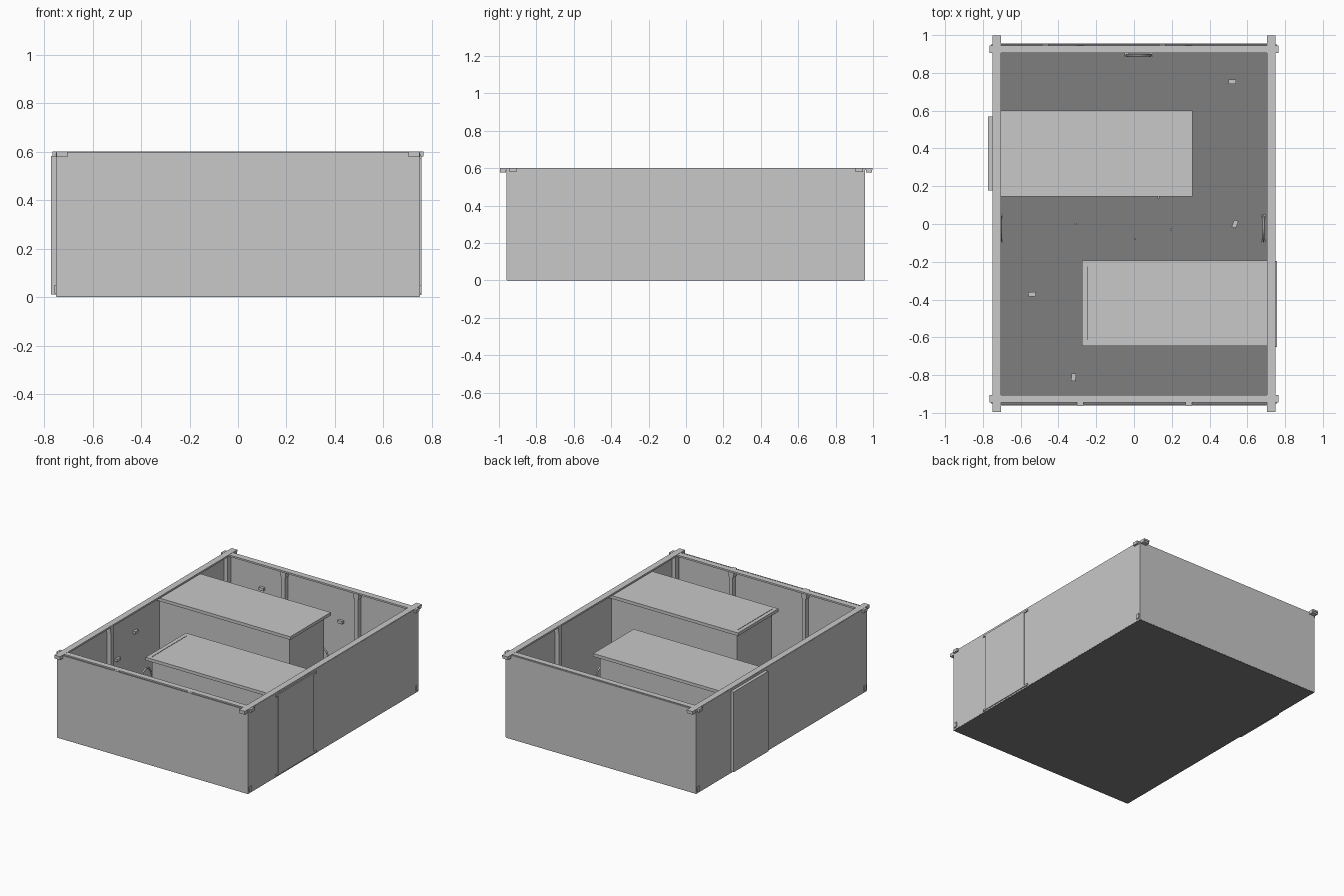
import bpy, math

if "Cube" in bpy.data.objects:
    bpy.data.objects.remove(bpy.data.objects["Cube"])


def mat(name, v):
    m = bpy.data.materials.new(name)
    m.diffuse_color = (v, v, v, 1)
    m.use_nodes = True
    m.node_tree.nodes["Principled BSDF"].inputs["Base Color"].default_value = m.diffuse_color
    return m


LIGHT = mat("light_grey", 0.58)
DARK = mat("dark_grey", 0.21)


def box(name, x0, x1, y0, y1, z0, z1, m=LIGHT, rot=0.0):
    cx, cy = (x0 + x1) / 2, (y0 + y1) / 2
    hx, hy = (x1 - x0) / 2, (y1 - y0) / 2
    vs = [(sx * hx, sy * hy, z) for z in (z0, z1)
          for sx, sy in ((-1, -1), (1, -1), (1, 1), (-1, 1))]
    fs = [(3, 2, 1, 0), (4, 5, 6, 7), (0, 1, 5, 4), (1, 2, 6, 5), (2, 3, 7, 6), (3, 0, 4, 7)]
    me = bpy.data.meshes.new(name)
    me.from_pydata(vs, [], fs)
    me.materials.append(m)
    ob = bpy.data.objects.new(name, me)
    ob.location = (cx, cy, 0)
    ob.rotation_euler = (0, 0, rot)
    bpy.context.collection.objects.link(ob)
    return ob


# floor and thin outer walls
box("floor", -0.749, 0.749, -0.958, 0.955, 0.0, 0.006, DARK)
box("front_wall", -0.75, 0.75, -0.961, -0.955, 0.003, 0.597)
box("back_wall", -0.75, 0.75, 0.95, 0.956, 0.003, 0.597)
box("left_wall", -0.75, -0.744, -0.96, 0.955, 0.003, 0.597)
box("right_wall", 0.744, 0.75, -0.96, 0.955, 0.003, 0.597)

# top rim rails crossing at the corners
for s, side in ((-1, "left"), (1, "right")):
    a, b = sorted((s * 0.704, s * 0.749))
    box(side + "_rail", a, b, -0.993, 0.998, 0.59, 0.602)
    for t, end in ((-1, "front"), (1, "back")):
        # hanging tabs, stepped pads, corner posts and feet
        a2, b2 = sorted((t * 0.962, t * 0.994))
        box(f"{side}_{end}_tab", a, b, a2, b2, 0.578, 0.602)
        a2, b2 = sorted((t * 0.905, t * 0.945))
        c, d = sorted((s * 0.752, s * 0.766))
        box(f"{side}_{end}_side_tab", c, d, a2, b2, 0.58, 0.602)
        c, d = sorted((s * 0.715, s * 0.742))
        box(f"{side}_{end}_post", c, d, a2, b2, 0.006, 0.59)
        c, d = sorted((s * 0.749, s * 0.757))
        a2, b2 = sorted((t * 0.925, t * 0.95))
        box(f"{side}_{end}_foot_clip", c, d, a2, b2, 0.015, 0.05)
for t, end in ((-1, "front"), (1, "back")):
    a, b = sorted((t * 0.905, t * 0.946))
    box(end + "_rail", -0.757, 0.766, a, b, 0.589, 0.601)

# wall posts with wider caps and bases
def post(name, x, y, along_x):
    w, d = (0.014, 0.017) if along_x else (0.017, 0.014)
    box(name, x - w, x + w, y - d, y + d, 0.006, 0.59)
    e, f = (0.02, d) if along_x else (w, 0.02)
    box(name + "_cap", x - e, x + e, y - f, y + f, 0.55, 0.59)
    box(name + "_base", x - e, x + e, y - f, y + f, 0.006, 0.04)


for i, x in enumerate((-0.285, 0.29)):
    post(f"back_post_{i}", x, 0.93, True)
    post(f"front_post_{i}", x, -0.935, True)
    box(f"front_clip_{i}", x - 0.018, x + 0.018, -0.963, -0.94, 0.588, 0.6)
post("left_post", -0.725, -0.40, False)
post("right_post", 0.725, 0.40, False)

# two long cabinets with overhanging lids
box("rear_cabinet", -0.744, 0.28, 0.178, 0.566, 0.006, 0.558)
box("rear_cabinet_lid", -0.744, 0.31, 0.145, 0.60, 0.558, 0.58)
box("front_cabinet", -0.245, 0.744, -0.615, -0.225, 0.006, 0.558)
box("front_cabinet_lid", -0.275, 0.744, -0.645, -0.192, 0.558, 0.58)
box("front_lid_slot", -0.249, -0.243, -0.615, -0.225, 0.575, 0.5815, DARK)

# outer door panels
box("left_door", -0.772, -0.749, 0.178, 0.568, 0.012, 0.582)
box("right_door", 0.749, 0.756, -0.622, -0.228, 0.012, 0.584)
for z, n in ((0.01, "bottom"), (0.572, "top")):
    for a, b, s in ((-0.65, -0.622, "front"), (-0.228, -0.195, "back")):
        box(f"right_door_{n}_{s}_lug", 0.749, 0.757, a, b, z, z + 0.013)

# arched pull handles standing against three walls
def handle(name, x, y, rot):
    cu = bpy.data.curves.new(name, "CURVE")
    cu.dimensions = "3D"
    cu.bevel_depth = 0.006
    cu.bevel_resolution = 1
    cu.use_fill_caps = True
    sp = cu.splines.new("POLY")
    sp.points.add(12)
    for i, p in enumerate(sp.points):
        a = math.pi * i / 12
        p.co = (0.065 * math.cos(a), 0, 0.05 + 0.1 * math.sin(a), 1)
    cu.materials.append(LIGHT)
    ob = bpy.data.objects.new(name, cu)
    ob.location = (x, y, 0)
    ob.rotation_euler = (0, 0, rot)
    bpy.context.collection.objects.link(ob)
    for s in (-1, 1):
        dx, dy = 0.065 * s * math.cos(rot), 0.065 * s * math.sin(rot)
        box(f"{name}_foot_{s}", x + dx - 0.01, x + dx + 0.01,
            y + dy - 0.01, y + dy + 0.01, 0.006, 0.06)


handle("back_handle", 0.025, 0.894, 0)
handle("left_handle", -0.705, -0.025, math.pi / 2)
handle("right_handle", 0.685, -0.025, math.pi / 2)

# small floor fittings and pins
for i, (x, y, r) in enumerate(((0.52, 0.752, 0), (0.535, 0.0, 1.2), (-0.54, -0.372, 0.1), (-0.32, -0.812, 1.5))):
    box(f"floor_fitting_{i}", x - 0.02, x + 0.02, y - 0.012, y + 0.012, 0.006, 0.03, LIGHT, r)
for i, (x, y) in enumerate(((-0.31, 0.0), (0.005, -0.08), (0.195, -0.03), (0.13, 0.14))):
    box(f"floor_pin_{i}", x - 0.005, x + 0.005, y - 0.005, y + 0.005, 0.006, 0.03)

# small wall hooks
for i, (x, z) in enumerate(((-0.47, 0.41), (0.15, 0.34))):
    box(f"back_hook_{i}", x - 0.018, x + 0.018, 0.93, 0.951, z - 0.01, z + 0.01)
for i, (y, z) in enumerate(((-0.1, 0.43), (-0.3, 0.31))):
    box(f"left_hook_{i}", -0.745, -0.725, y - 0.018, y + 0.018, z - 0.01, z + 0.01)
